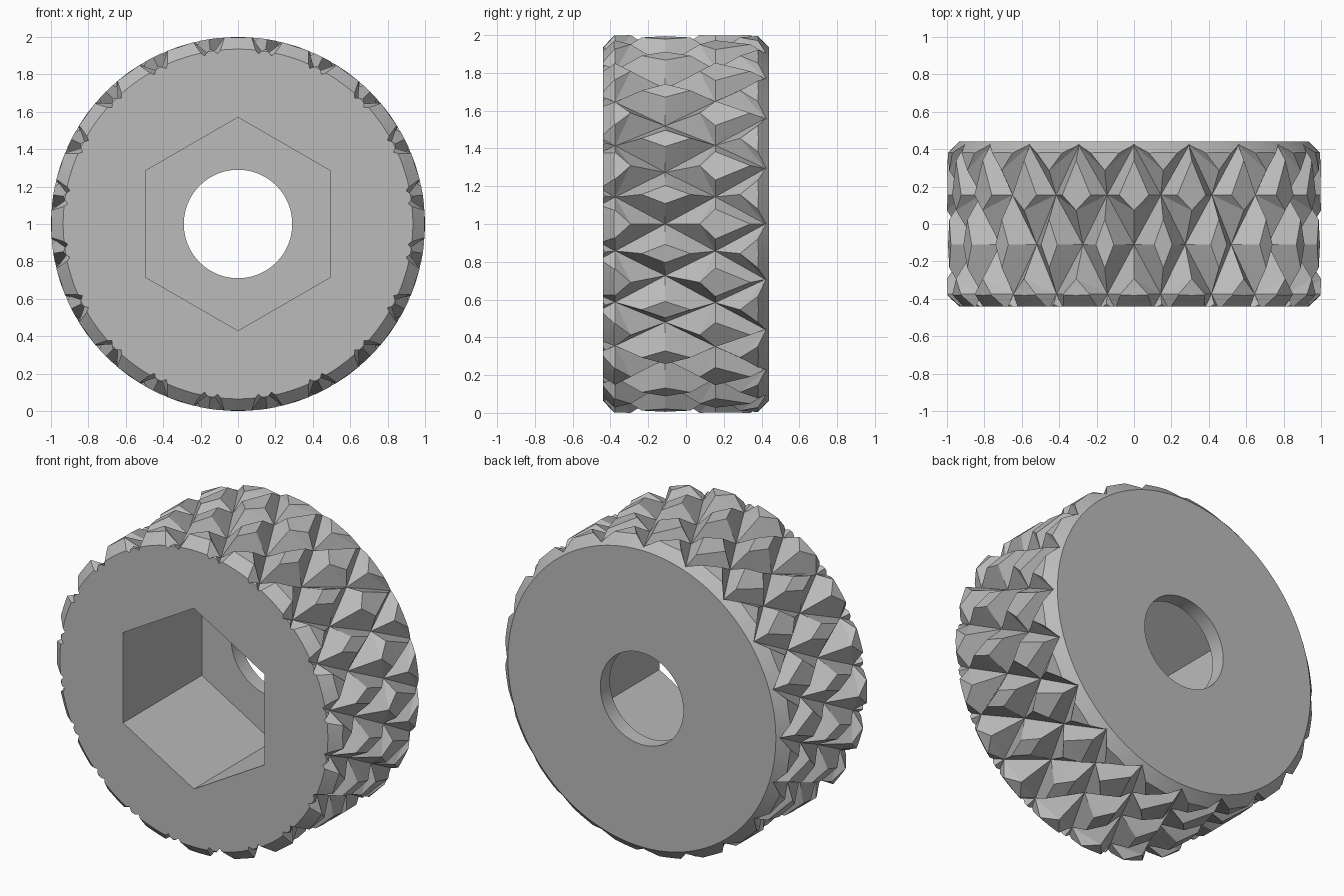
import bpy, bmesh, math
from mathutils import Vector

if "Cube" in bpy.data.objects:
    bpy.data.objects.remove(bpy.data.objects["Cube"], do_unlink=True)

COUNT = 20                      # knurls around the rim
STEP = 2 * math.pi / COUNT
ROW, MID = 0.265, -0.11         # groove crossing rows along y

grey = bpy.data.materials.new("plain grey")
grey.use_nodes = True
grey.diffuse_color = (0.5, 0.5, 0.5, 1)
grey.node_tree.nodes["Principled BSDF"].inputs["Base Color"].default_value = (0.5, 0.5, 0.5, 1)


def polar(radius, angle, y):
    return Vector((radius * math.sin(angle), y, 1 + radius * math.cos(angle)))


def make_object(name, bm):
    bmesh.ops.recalc_face_normals(bm, faces=bm.faces)
    mesh = bpy.data.meshes.new(name)
    bm.to_mesh(mesh)
    bm.free()
    obj = bpy.data.objects.new(name, mesh)
    bpy.context.collection.objects.link(obj)
    mesh.materials.append(grey)
    return obj


def lathe(name, profile, sides):
    """Closed solid along y from (y, radius) pairs."""
    bm = bmesh.new()
    rings = [[bm.verts.new(polar(r, 2 * math.pi * i / sides, y)) for i in range(sides)]
             for y, r in profile]
    for a, b in zip(rings, rings[1:]):
        for i in range(sides):
            j = (i + 1) % sides
            bm.faces.new((a[i], a[j], b[j], b[i]))
    bm.faces.new(rings[0])
    bm.faces.new(rings[-1])
    return make_object(name, bm)


def groove_depth(m):
    # deepest at the middle row, running out faster towards the back
    return max(0.02, 0.115 - (0.0325 * m if m > 0 else -0.027 * m))


def knurl(name):
    bm = bmesh.new()
    rows = range(-3, 5)
    angle = lambda m, k: (k + (m % 2) / 2) * STEP
    cross = {(m, k): bm.verts.new(polar(1 - groove_depth(m), angle(m, k), MID + ROW * m))
             for m in rows for k in range(COUNT)}
    # one flat-topped diamond between every four groove crossings
    for m in rows[1:-1]:
        for k in range(COUNT):
            side = (k + m % 2) % COUNT
            low = [cross[m, k], cross[m - 1, side], cross[m, (k + 1) % COUNT], cross[m + 1, side]]
            reach = [1 - 6 * groove_depth(n) for n in (m, m - 1, m, m + 1)]
            centre, y = angle(m, k) + STEP / 2, MID + ROW * m
            top = [bm.verts.new(polar(1, centre + da * t * STEP / 2, y + dy * t * ROW))
                   for t, (da, dy) in zip(reach, ((-1, 0), (0, -1), (1, 0), (0, 1)))]
            bm.faces.new(top)
            for i in range(4):
                j = (i + 1) % 4
                bm.faces.new((low[i], low[j], top[j], top[i]))
    # cone caps beyond the final trim
    rim = [e for e in bm.edges if e.is_boundary]
    ends = {s: bm.verts.new((0, s * 1.3, 1)) for s in (-1, 1)}
    for e in rim:
        bm.faces.new((*e.verts, ends[1 if e.verts[0].co.y > 0 else -1]))
    bmesh.ops.recalc_face_normals(bm, faces=bm.faces)
    bmesh.ops.triangulate(bm, faces=bm.faces)
    return make_object(name, bm)


# knurled wheel, trimmed to chamfered ends, with hex pocket and through hole
wheel = knurl("knurled_wheel")
trim = lathe("chamfer_trim", [(-0.44, 0.935), (-0.36, 1.02), (0.36, 1.02), (0.44, 0.935)], 120)
pocket = lathe("hex_pocket_cutter", [(-0.7, 0.57), (0.345, 0.57)], 6)
bore = lathe("bore_cutter", [(-0.8, 0.29), (0.8, 0.29)], 64)
for cutter, mode in ((trim, "INTERSECT"), (pocket, "DIFFERENCE"), (bore, "DIFFERENCE")):
    cutter.hide_render = True
    mod = wheel.modifiers.new(cutter.name, "BOOLEAN")
    mod.operation, mod.object, mod.solver = mode, cutter, "EXACT"

# bake the cuts and drop the cutters
bpy.context.view_layer.update()
result = bpy.data.meshes.new_from_object(
    wheel.evaluated_get(bpy.context.evaluated_depsgraph_get()))
wheel.modifiers.clear()
wheel.data = result
for cutter in (trim, pocket, bore):
    bpy.data.objects.remove(cutter, do_unlink=True)

bpy.ops.object.select_all(action="DESELECT")
wheel.select_set(True)
bpy.context.view_layer.objects.active = wheel
bpy.ops.object.shade_smooth_by_angle(angle=math.radians(8))
